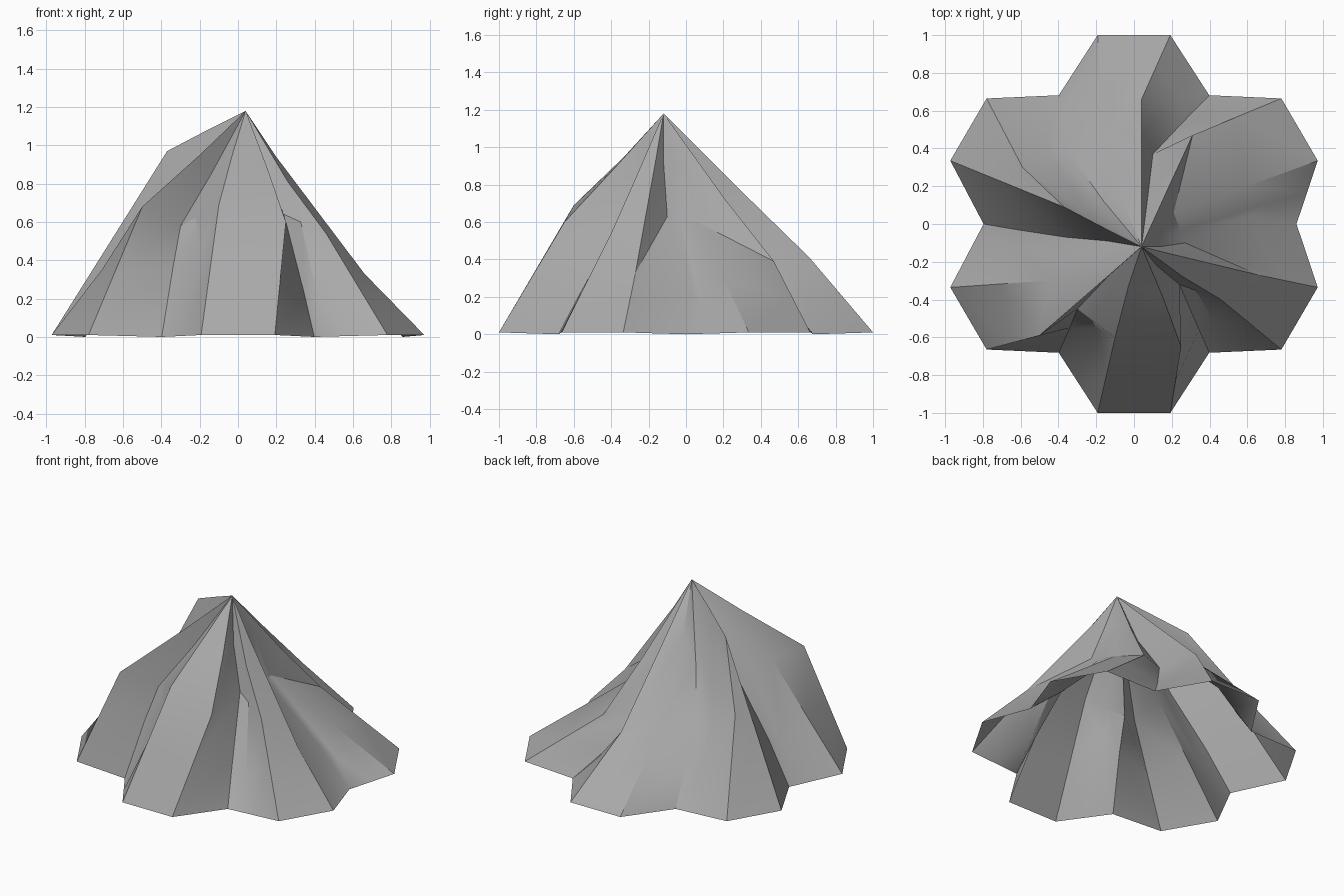
import bpy, bmesh, math
from mathutils import Vector

if "Cube" in bpy.data.objects:
    bpy.data.objects.remove(bpy.data.objects["Cube"])

apex = Vector((0.04, -0.12, 1.18))

# Each lobe, counter-clockwise from the front:
# two ridges (bend, upper bend), a valley (lower, bend, upper), a pinch beside it.
lobes = [
    ([(-.10, -.60, .69), (-.03, -.33, .95)], [(.25, -.65, .60), (.15, -.38, .89)],
     [(.345, -.56, .23), (.24, -.32, .64), (.12, -.22, .90)], (.42, -.51, .18)),

    ([(.46, -.40, .54), (.26, -.28, .81)], [(.66, -.27, .33), (.20, -.16, .94)],
     [(.61, .04, .21), (.27, -.10, .63), (.14, -.12, .92)], (.68, .10, .15)),

    ([(.21, .06, .60), (.13, .00, .89)], [(.31, .47, .39), (.19, .21, .72)],
     [(.25, .53, .18), (.10, .37, .42), (.07, .12, .74)], (.24, .66, .16)),

    ([(.04, .66, .41), (.04, .24, .82)], [(-.16, .38, .57), (-.06, .12, .90)],
     [(-.37, .54, .22), (-.36, .40, .43), (-.16, .12, .74)], (-.45, .47, .25)),

    ([(-.59, .30, .56), (-.26, .08, .88)], [(-.37, .09, .97), (-.16, -.02, 1.08)],
     [(-.62, -.03, .27), (-.36, -.07, .60), (-.14, -.09, .90)], (-.65, -.12, .22)),

    ([(-.45, -.30, .69), (-.18, -.20, .96)], [(-.50, -.59, .68), (-.20, -.33, .95)],
     [(-.34, -.55, .36), (-.30, -.45, .58), (-.14, -.28, .85)], (-.20, -.55, .45)),
]


def hem(lobe, offset, radius, z):
    a = math.radians(-90 + 60 * lobe + offset)
    return Vector((1.012 * radius * math.cos(a), radius * math.sin(a), z))


# Polylines running from the hem towards the peak
lines = []
for k, (r1, r2, valley, pinch) in enumerate(lobes):
    for bends, offset in ((r1, -10.76), (r2, 10.76)):
        start = hem(k, offset, 1.018, .01)
        p, q = map(Vector, bends)
        lines.append([start, start.lerp(p, .5), p, q])
    lines.append([hem(k, 30, .85 if k == 1 else .787, 0)] + [Vector(v) for v in valley])
    lines.append([None, Vector(pinch), None, None])

# The pinch beside each valley lies between the valley and the next ridge
n = len(lines)
for i in range(3, n, 4):
    before, after = lines[i - 1], lines[(i + 1) % n]
    for j, t in ((0, .5), (2, .4), (3, .4)):
        lines[i][j] = before[j].lerp(after[j], t)

# Open folded cloth skinned between the lines
bm = bmesh.new()
rows = [[bm.verts.new(p) for p in line] for line in lines]
top = bm.verts.new(apex)
for i, a in enumerate(rows):
    b = rows[(i + 1) % n]
    for j in range(3):
        bm.faces.new((a[j], b[j], b[j + 1], a[j + 1]))
    bm.faces.new((a[3], b[3], top))

mesh = bpy.data.meshes.new("folded_cloth")
bm.to_mesh(mesh)
bm.free()
obj = bpy.data.objects.new("folded_cloth", mesh)
bpy.context.collection.objects.link(obj)

# Dark grey cloth
mat = bpy.data.materials.new("grey_cloth")
mat.diffuse_color = (.4, .4, .4, 1)
mat.use_nodes = True
mat.node_tree.nodes["Principled BSDF"].inputs["Base Color"].default_value = mat.diffuse_color
mesh.materials.append(mat)

bpy.context.view_layer.objects.active = obj
obj.select_set(True)
bpy.ops.object.shade_smooth_by_angle(angle=math.radians(30))
